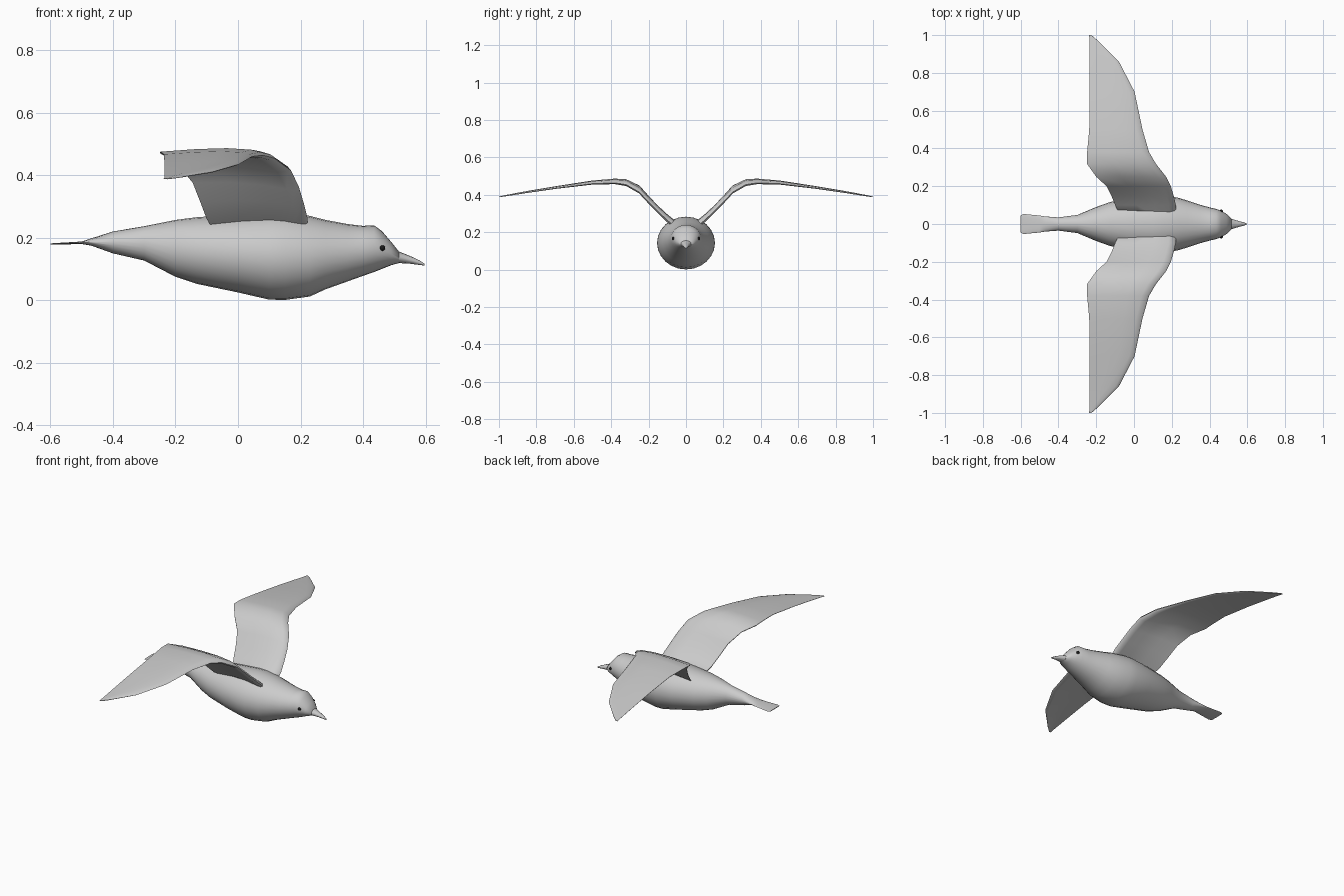
import bpy, bmesh, math
from mathutils import Vector


def loft(name, rings):
    """Skin a list of equal-length closed rings and cap both ends."""
    bm = bmesh.new()
    rows = [[bm.verts.new(p) for p in ring] for ring in rings]
    n = len(rows[0])
    for a, b in zip(rows, rows[1:]):
        for i in range(n):
            j = (i + 1) % n
            bm.faces.new((a[i], a[j], b[j], b[i]))
    bm.faces.new(rows[0])
    bm.faces.new(rows[-1])
    bmesh.ops.recalc_face_normals(bm, faces=bm.faces)
    mesh = bpy.data.meshes.new(name)
    bm.to_mesh(mesh)
    bm.free()
    obj = bpy.data.objects.new(name, mesh)
    bpy.context.collection.objects.link(obj)
    smooth(obj)
    return obj


def smooth(obj):
    bpy.ops.object.select_all(action='DESELECT')
    bpy.context.view_layer.objects.active = obj
    obj.select_set(True)
    bpy.ops.object.shade_smooth_by_angle(angle=math.radians(50))


def ellipse(x, top, bottom, half, n=24):
    mid, h = (top + bottom) / 2, (top - bottom) / 2
    return [Vector((x, half * math.cos(2 * math.pi * i / n),
                    mid + h * math.sin(2 * math.pi * i / n))) for i in range(n)]


# Body with tail and head: x, top z, bottom z, half width
BODY = [
    (-0.60, .182, .178, .046), (-0.585, .183, .178, .053), (-0.50, .188, .180, .045),
    (-0.47, .198, .175, .040), (-0.40, .220, .150, .035), (-0.30, .237, .127, .048),
    (-0.20, .257, .075, .090), (-0.13, .266, .052, .115), (0.00, .274, .025, .145),
    (0.10, .283, .002, .155), (0.15, .282, .001, .154), (0.23, .270, .012, .140),
    (0.28, .257, .035, .125), (0.35, .244, .060, .102), (0.40, .238, .078, .088),
    (0.435, .240, .090, .080), (0.46, .222, .100, .070), (0.49, .187, .112, .053),
    (0.515, .156, .119, .030)]
loft("body", [ellipse(*s) for s in BODY])

# Beak
BEAK = [(0.49, .172, .116, .040), (0.515, .156, .119, .028), (0.55, .142, .117, .017),
        (0.58, .128, .113, .009), (0.597, .117, .111, .003)]
loft("beak", [ellipse(*s, n=12) for s in BEAK])

# Wing stations: y, leading x, trailing x, leading z, trailing z, thickness
WING = [
    (.04, .225, -.07, .215, .215, .040), (.10, .222, -.10, .265, .262, .040),
    (.15, .210, -.12, .312, .315, .036), (.20, .195, -.145, .362, .378, .034),
    (.25, .170, -.20, .415, .445, .030), (.32, .115, -.25, .455, .472, .028),
    (.38, .080, -.248, .464, .474, .024), (.50, .045, -.237, .460, .466, .018),
    (.70, .003, -.235, .435, .438, .012), (.86, -.08, -.235, .411, .412, .009),
    (.97, -.19, -.235, .393, .393, .006), (1.0, -.225, -.238, .388, .388, .003)]
# Airfoil outline: chord fraction, height in thicknesses
FOIL = [(0, 0), (.03, .4), (.12, .7), (.35, .8), (.65, .55), (1, .06),
        (1, -.06), (.65, .15), (.35, .05), (.12, -.25), (.03, -.3)]


def wing_ring(side, y, xl, xt, zl, zt, t):
    return [Vector((xl + (xt - xl) * u, side * y, zl + (zt - zl) * u + v * t))
            for u, v in FOIL]


for side, label in ((1, "left"), (-1, "right")):
    loft(label + "_wing", [wing_ring(side, *s) for s in WING])

# Eyes
black = bpy.data.materials.new("eye_black")
black.diffuse_color = (0.01, 0.01, 0.01, 1)
for side, label in ((1, "left"), (-1, "right")):
    bpy.ops.mesh.primitive_uv_sphere_add(segments=16, ring_count=8, radius=0.009,
                                         location=(0.462, side * 0.067, 0.167))
    eye = bpy.context.object
    eye.name = label + "_eye"
    eye.data.materials.append(black)
    smooth(eye)
